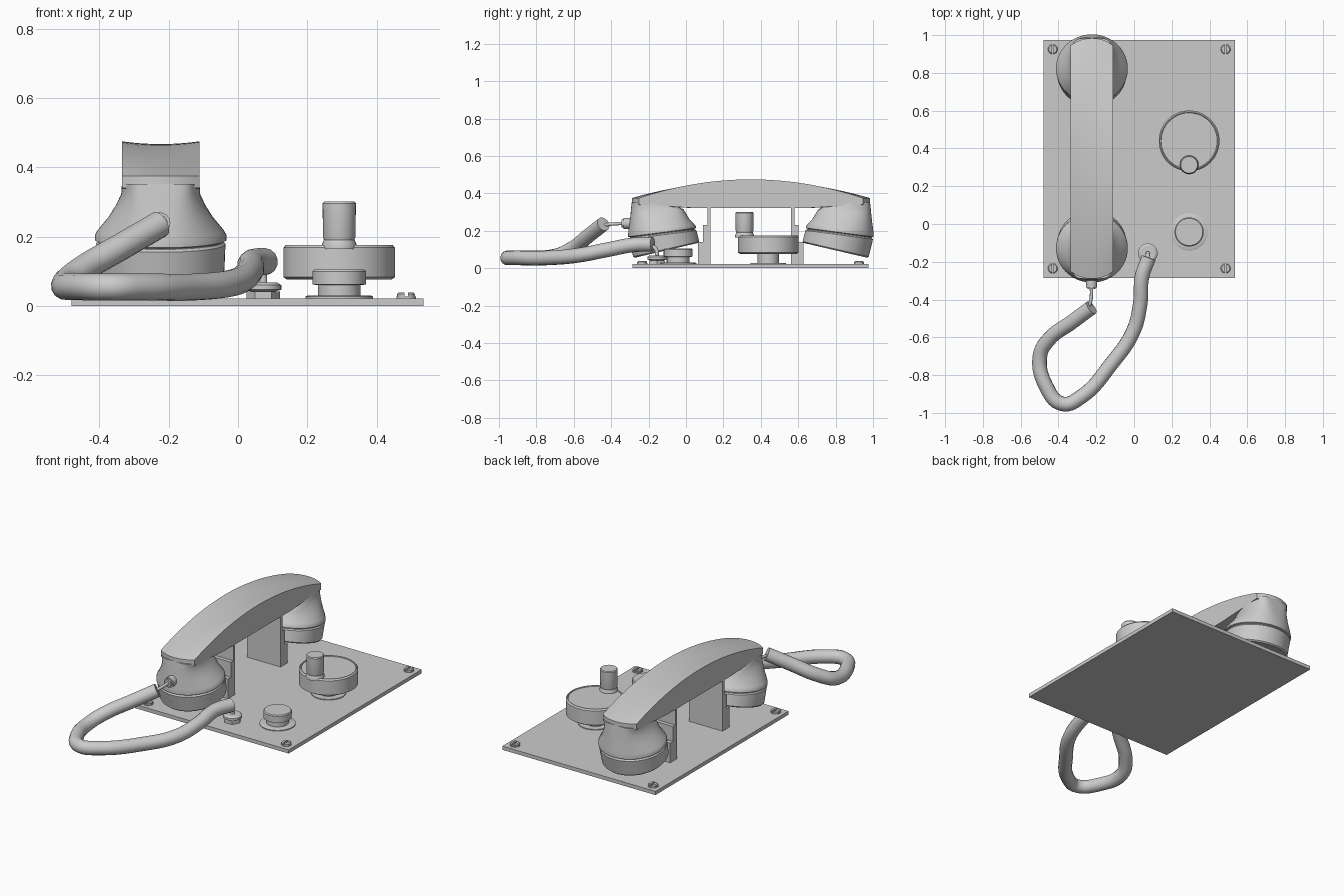
import bpy, bmesh, math
from mathutils import Vector

if "Cube" in bpy.data.objects:
    bpy.data.objects.remove(bpy.data.objects["Cube"])

HX, HY = -0.223, 0.347      # handset centre
TOP = 0.022                 # plate surface


def finish(name, bm, smooth=True):
    bmesh.ops.recalc_face_normals(bm, faces=bm.faces)
    me = bpy.data.meshes.new(name)
    bm.to_mesh(me)
    bm.free()
    ob = bpy.data.objects.new(name, me)
    bpy.context.collection.objects.link(ob)
    if smooth:
        bpy.ops.object.select_all(action='DESELECT')
        ob.select_set(True)
        bpy.context.view_layer.objects.active = ob
        bpy.ops.object.shade_smooth_by_angle(angle=math.radians(32))
    return ob


def skin(bm, rings):
    """Bridge closed rings of points and cap both ends."""
    rows = [[bm.verts.new(p) for p in r] for r in rings]
    n = len(rows[0])
    for a, b in zip(rows, rows[1:]):
        for i in range(n):
            j = (i + 1) % n
            bm.faces.new((a[i], a[j], b[j], b[i]))
    return rows


def lathe(name, x, y, profile, n=48):
    bm = bmesh.new()
    rows = skin(bm, [[(x + r * math.cos(math.tau * i / n), y + r * math.sin(math.tau * i / n), z)
                      for i in range(n)] for r, z in profile])
    bm.faces.new(rows[0])
    bm.faces.new(rows[-1])
    return finish(name, bm)


def box(name, x0, x1, y0, y1, z0, z1):
    bm = bmesh.new()
    bmesh.ops.create_cube(bm, size=1)
    for v in bm.verts:
        v.co = Vector(((x0 + x1) / 2 + v.co.x * (x1 - x0),
                       (y0 + y1) / 2 + v.co.y * (y1 - y0),
                       (z0 + z1) / 2 + v.co.z * (z1 - z0)))
    return finish(name, bm, False)


def tube(name, pts, radius, smooth_path=True):
    cu = bpy.data.curves.new(name, 'CURVE')
    cu.dimensions = '3D'
    cu.bevel_depth = radius
    cu.bevel_resolution = 5
    cu.use_fill_caps = True
    cu.resolution_u = 8
    sp = cu.splines.new('BEZIER')
    sp.bezier_points.add(len(pts) - 1)
    for bp, p in zip(sp.bezier_points, pts):
        bp.co = p
        bp.handle_left_type = bp.handle_right_type = 'AUTO' if smooth_path else 'VECTOR'
    ob = bpy.data.objects.new(name, cu)
    bpy.context.collection.objects.link(ob)
    return ob


# Base plate
box("base_plate", -0.48, 0.535, -0.285, 0.975, 0, TOP)

# Slotted corner screws: washer disc plus two half heads
for k, (sx, sy) in enumerate([(-0.43, 0.925), (0.485, 0.925), (0.485, -0.235), (-0.43, -0.235)]):
    lathe(f"screw_base_{k}", sx, sy, [(0.028, TOP - 0.004), (0.028, 0.028)], 24)
    for side in (-1, 1):
        bm = bmesh.new()
        rings = []
        for r, z in ((0.026, 0.026), (0.026, 0.034), (0.021, 0.039)):
            rings.append([(sx + side * max(0.005, r * math.cos(a)), sy + r * math.sin(a), z)
                          for a in [math.pi * (i / 12 - 0.5) for i in range(13)]])
        rows = skin(bm, rings)
        bm.faces.new(rows[0])
        bm.faces.new(rows[-1])
        finish(f"screw_head_{k}_{'left' if side < 0 else 'right'}", bm)

# Handset grip: arched bar with slightly hollow top and rounded ends
W = 0.112
cols = [W * j / 4 for j in range(-4, 5)]
bm = bmesh.new()
rings = []
N = 32
for i in range(N + 1):
    s = -1 + 2 * i / N
    ring = []
    for x in cols:
        u = s * (0.452 + math.sqrt(0.185 ** 2 - x * x))
        ring.append((HX + x, HY + u, 0.475 - 0.1 * (s * s) - 0.008 * (1 - (x / W) ** 2) * (1 - s * s)))
    for x in reversed(cols):
        u = s * (0.452 + math.sqrt(0.185 ** 2 - x * x))
        t = max(0, abs(s) - 0.5) / 0.5
        ring.append((HX + x, HY + u, 0.322 + 0.018 * t))
    rings.append(ring)
rows = skin(bm, rings)
for r in (rows[0], rows[-1]):
    for j in range(8):
        bm.faces.new((r[j], r[j + 1], r[16 - j], r[17 - j]))
finish("handset_grip", bm)

# Handset cups: lofted neck and tilted cap, mirrored at both ends
# each ring: inner u, inner z, outer u, outer z, half width, squareness
NECK = [(0.44, 0.352, 0.637, 0.352, 0.112, 0.35), (0.36, 0.315, 0.640, 0.33, 0.114, 0.4),
        (0.345, 0.29, 0.643, 0.295, 0.128, 0.55), (0.328, 0.262, 0.648, 0.25, 0.151, 0.75),
        (0.305, 0.238, 0.655, 0.198, 0.182, 0.95), (0.295, 0.227, 0.657, 0.18, 0.19, 1),
        (0.293, 0.215, 0.656, 0.168, 0.19, 1), (0.303, 0.211, 0.645, 0.165, 0.18, 1),
        (0.303, 0.20, 0.645, 0.155, 0.18, 1)]
CAP = [(0.298, 0.207, 0.646, 0.163, 0.18, 1), (0.291, 0.202, 0.653, 0.155, 0.187, 1),
       (0.276, 0.143, 0.630, 0.062, 0.184, 1), (0.283, 0.135, 0.622, 0.056, 0.177, 1)]


def cup(name, spec, side, n=64):
    bm = bmesh.new()
    rings = []
    for ui, zi, uo, zo, w, p in spec:
        ring = []
        for i in range(n):
            a = math.tau * (i + 0.5) / n
            c, t = math.cos(a), math.sin(a)
            f = (t + 1) / 2
            x = math.copysign(w * abs(c) ** p, c)
            ring.append((HX + x, HY + side * (ui + (uo - ui) * f), zi + (zo - zi) * f))
        rings.append(ring)
    rows = skin(bm, rings)
    bm.faces.new(rows[0])
    bm.faces.new(rows[-1])
    finish(name, bm)


for side, label in ((-1, "front"), (1, "back")):
    cup(f"{label}_cup_neck", NECK, side)
    cup(f"{label}_cup_cap", CAP, side)

    # Cradle support: upright sheet with a lower block behind it
    def span(a, b):
        return sorted((HY + side * a, HY + side * b)) if side > 0 else sorted((HY - a, HY - b))
    box(f"{label}_cradle_sheet", HX - W, HX + W, *span(0.215, 0.232), TOP - 0.004, 0.33)
    box(f"{label}_cradle_block", HX - W, HX + W, *span(0.23, 0.255), TOP - 0.004, 0.23)
    box(f"{label}_cradle_foot", HX - W, HX + W, *span(0.25, 0.282), TOP - 0.004, 0.14)

# Rotary knob with upright finger grip
KX, KY = 0.292, 0.44
lathe("knob_stem", KX, KY, [(0.095, TOP - 0.004), (0.095, 0.027), (0.057, 0.027), (0.057, 0.09)])
lathe("knob_disc", KX, KY, [(0.15, 0.076), (0.161, 0.083), (0.161, 0.168), (0.154, 0.176),
                            (0.15, 0.176), (0.148, 0.171)], 64)
lathe("knob_grip", 0.292, 0.313, [(0.05, 0.165), (0.05, 0.178), (0.044, 0.19), (0.047, 0.2),
                                  (0.048, 0.296), (0.044, 0.301)], 32)

# Push button
lathe("push_button", 0.292, -0.042, [(0.098, TOP - 0.004), (0.098, 0.027), (0.092, 0.03), (0.061, 0.03),
                                     (0.061, 0.06), (0.077, 0.062), (0.077, 0.1), (0.072, 0.105)])

# Cord socket on the plate: hex nut and collar
lathe("socket_nut", 0.073, -0.155, [(0.048, TOP - 0.004), (0.048, 0.042)], 6)
lathe("socket_collar", 0.073, -0.155, [(0.028, 0.04), (0.052, 0.047), (0.052, 0.06), (0.04, 0.068),
                                       (0.02, 0.068)], 32)
tube("socket_wire", [(0.073, -0.155, 0.06), (0.073, -0.16, 0.1), (0.07, -0.2, 0.128)], 0.011)

# Handset grommet, thin wire and thick cord
tube("handset_grommet", [(-0.225, -0.27, 0.24), (-0.225, -0.335, 0.24)], 0.03, False)
tube("grommet_tip", [(-0.225, -0.33, 0.24), (-0.225, -0.345, 0.24)], 0.022, False)
tube("handset_wire", [(-0.225, -0.33, 0.24), (-0.228, -0.40, 0.236), (-0.25, -0.47, 0.225)], 0.009)
tube("cord", [(-0.225, -0.442, 0.236), (-0.33, -0.52, 0.175), (-0.45, -0.61, 0.105), (-0.498, -0.70, 0.065),
              (-0.465, -0.86, 0.056), (-0.38, -0.952, 0.055), (-0.28, -0.915, 0.055),
              (-0.12, -0.74, 0.055), (-0.005, -0.57, 0.07), (0.033, -0.42, 0.099),
              (0.042, -0.28, 0.125), (0.078, -0.178, 0.128)], 0.039)
